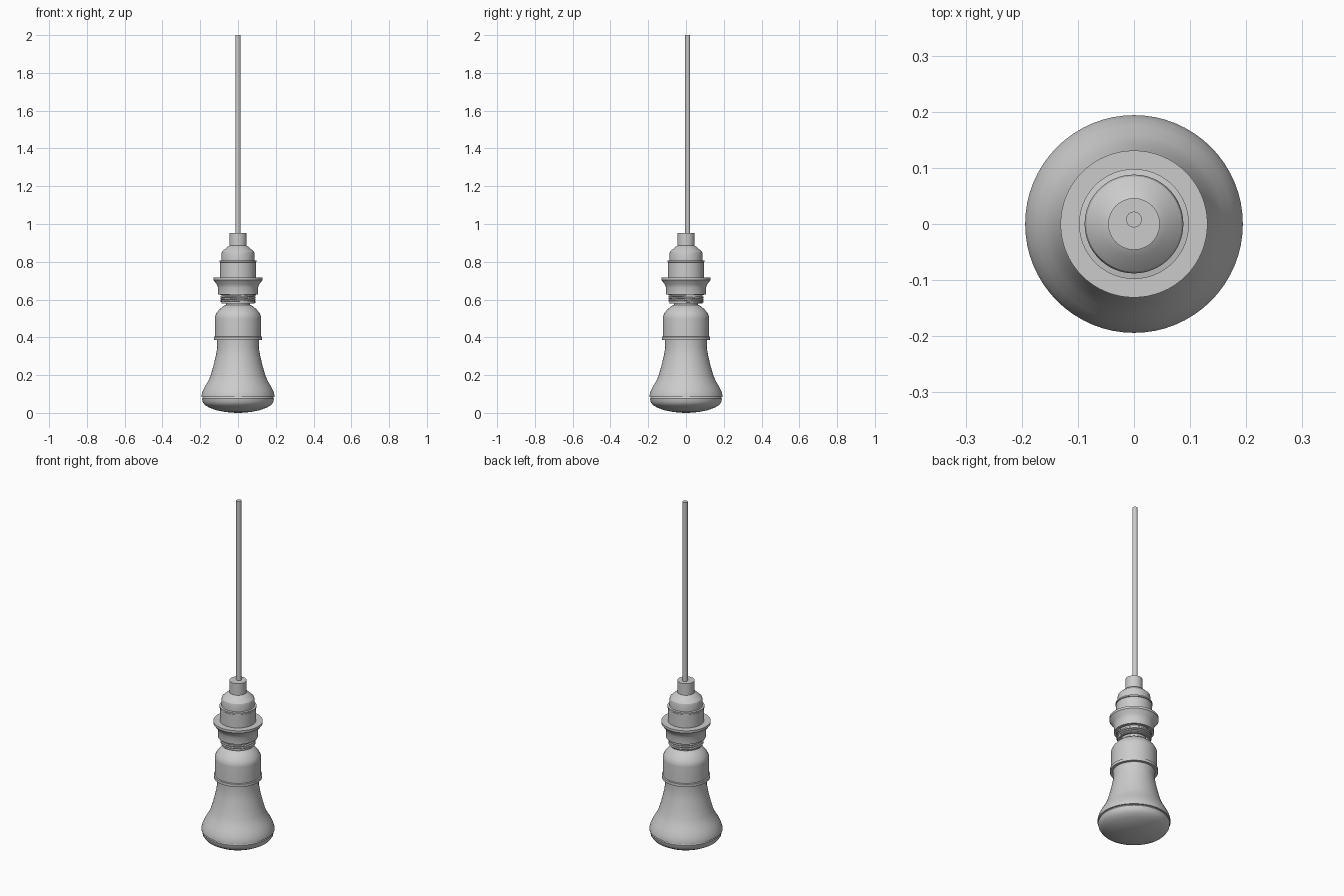
import bpy, bmesh, math

if "Cube" in bpy.data.objects:
    bpy.data.objects.remove(bpy.data.objects["Cube"])

SEG = 64


def lathe(name, profile, y=0.0, angle=28):
    """Spin an (r, z) profile round the vertical axis; r = 0 closes to a pole."""
    bm = bmesh.new()
    rings = []
    for r, z in profile:
        if r == 0:
            rings.append([bm.verts.new((0, y, z))] * SEG)
        else:
            rings.append([bm.verts.new((r * math.cos(2 * math.pi * i / SEG),
                                        y + r * math.sin(2 * math.pi * i / SEG), z))
                          for i in range(SEG)])
    for a, b in zip(rings, rings[1:]):
        for i in range(SEG):
            j = (i + 1) % SEG
            bm.faces.new(list(dict.fromkeys((a[i], a[j], b[j], b[i]))))
    bmesh.ops.recalc_face_normals(bm, faces=bm.faces)
    mesh = bpy.data.meshes.new(name)
    bm.to_mesh(mesh)
    bm.free()
    ob = bpy.data.objects.new(name, mesh)
    bpy.context.collection.objects.link(ob)
    bpy.ops.object.select_all(action='DESELECT')
    bpy.context.view_layer.objects.active = ob
    ob.select_set(True)
    bpy.ops.object.shade_smooth_by_angle(angle=math.radians(angle))
    return ob


# Hanging cord, slightly behind the axis
lathe("cord", [(0, 0.9), (0.014, 0.9), (0.014, 2.0), (0, 2.0)], y=0.008)

# Cord grip on top of the socket
lathe("cord_grip", [(0, 0.86), (0.046, 0.86), (0.046, 0.953), (0, 0.953)])

# Domed socket cap with a narrow bead
lathe("socket_cap", [(0, 0.885), (0.046, 0.885), (0.058, 0.878), (0.085, 0.852),
                     (0.088, 0.84), (0.088, 0.808), (0.098, 0.806), (0.098, 0.798),
                     (0.092, 0.796), (0.092, 0.79), (0, 0.79)])

# Socket body running down to the threaded end
lathe("socket_body", [(0, 0.795), (0.095, 0.795), (0.095, 0.625), (0.088, 0.625),
                      (0.088, 0.58), (0.075, 0.58), (0.075, 0.62), (0, 0.62)])

# Flared shade ring
lathe("shade_ring", [(0.094, 0.717), (0.131, 0.717), (0.131, 0.704), (0.112, 0.68),
                     (0.106, 0.664), (0.106, 0.626), (0.086, 0.626)])

# Helical screw thread
curve = bpy.data.curves.new("socket_thread", 'CURVE')
curve.dimensions = '3D'
curve.bevel_depth = 0.005
curve.bevel_resolution = 1
turns, steps = 3, 48
spline = curve.splines.new('POLY')
spline.points.add(turns * steps)
for i, p in enumerate(spline.points):
    a = 2 * math.pi * i / steps
    p.co = (0.089 * math.cos(a), 0.089 * math.sin(a), 0.587 + 0.033 * i / (turns * steps), 1)
bpy.context.collection.objects.link(bpy.data.objects.new("socket_thread", curve))

# Bulb base: screw cap, shoulder and lipped collar
lathe("bulb_base", [(0, 0.615), (0.063, 0.615), (0.063, 0.572), (0.078, 0.565),
                    (0.098, 0.549), (0.113, 0.53), (0.121, 0.513), (0.122, 0.5),
                    (0.122, 0.405), (0.128, 0.403), (0.128, 0.387), (0.112, 0.387)])

# Flared bulb body
lathe("bulb_body", [(0.112, 0.395), (0.110, 0.345), (0.118, 0.30), (0.130, 0.25),
                    (0.144, 0.20), (0.158, 0.168), (0.175, 0.14), (0.188, 0.112),
                    (0.194, 0.09), (0.194, 0.083), (0.186, 0.083)])

# Rounded diffuser underneath
lathe("bulb_lens", [(0.186, 0.083), (0.190, 0.075), (0.187, 0.057), (0.175, 0.041),
                    (0.15, 0.027), (0.115, 0.014), (0.07, 0.005), (0.03, 0.001), (0, 0)])
